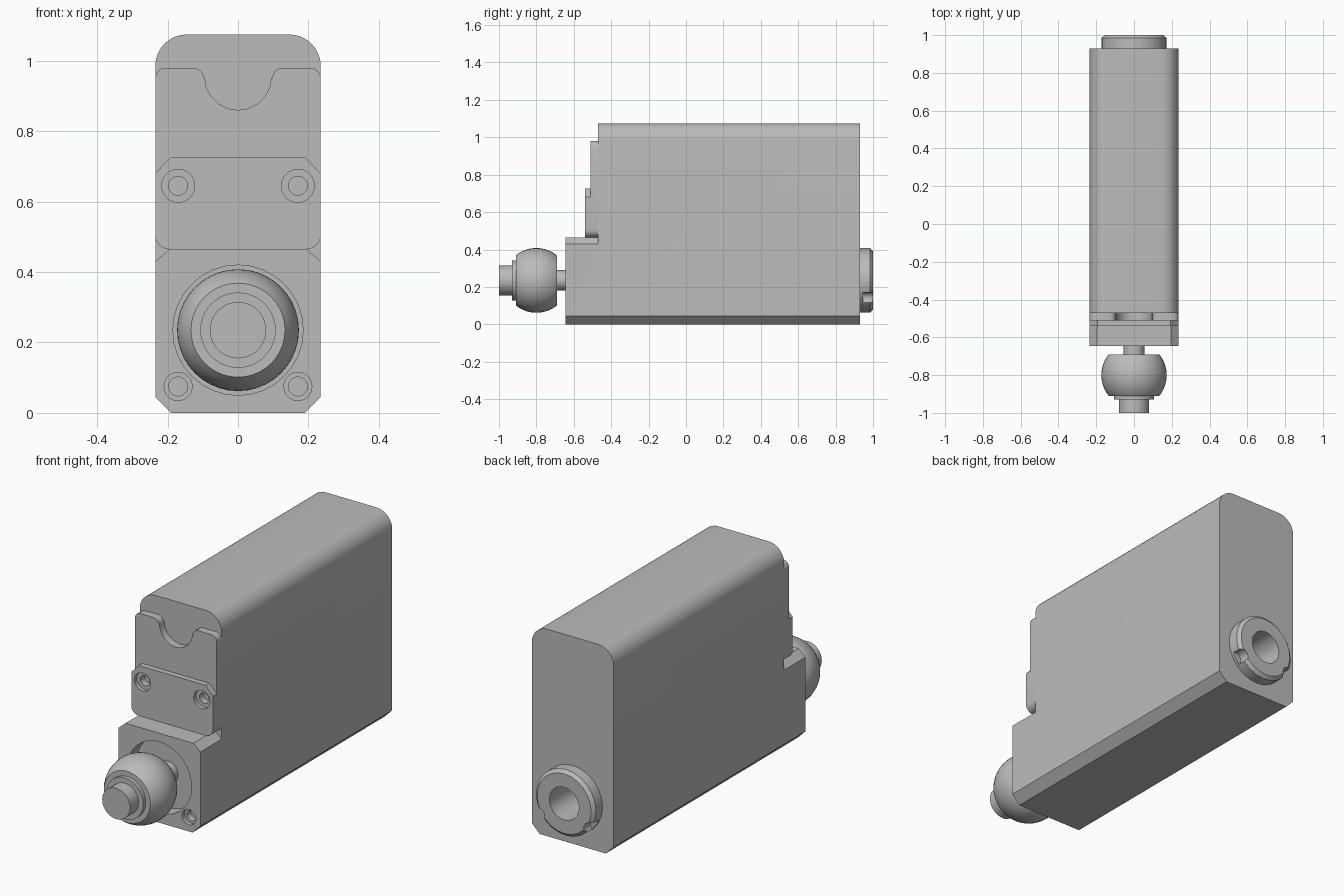
import bpy, bmesh, math
from mathutils import Vector

old = bpy.data.objects.get("Cube")
if old:
    bpy.data.objects.remove(old, do_unlink=True)

grey = bpy.data.materials.new("plain grey")
grey.use_nodes = True
COLOUR = (0.5, 0.5, 0.5, 1)
grey.diffuse_color = COLOUR
grey.node_tree.nodes["Principled BSDF"].inputs["Base Color"].default_value = COLOUR

W = 0.235        # half width of the housing
AXIS_Z = 0.235   # height of the plunger and socket axis


def finish(name, bm):
    bmesh.ops.recalc_face_normals(bm, faces=bm.faces)
    mesh = bpy.data.meshes.new(name)
    bm.to_mesh(mesh)
    bm.free()
    obj = bpy.data.objects.new(name, mesh)
    bpy.context.collection.objects.link(obj)
    mesh.materials.append(grey)
    return obj


def prism(name, outline, y0, y1):
    """Extrude an (x, z) outline along y."""
    bm = bmesh.new()
    face = bm.faces.new([bm.verts.new((x, y0, z)) for x, z in outline])
    out = bmesh.ops.extrude_face_region(bm, geom=[face])
    verts = [v for v in out["geom"] if isinstance(v, bmesh.types.BMVert)]
    bmesh.ops.translate(bm, verts=verts, vec=(0, y1 - y0, 0))
    return finish(name, bm)


def lathe(name, profile, x=0, z=AXIS_Z, segments=32):
    """Turn an (r, y) profile around an axis along y; ends are capped if on the axis."""
    bm = bmesh.new()
    pts = [bm.verts.new((x + r, y, z)) for r, y in profile]
    edges = [bm.edges.new(pair) for pair in zip(pts, pts[1:])]
    bmesh.ops.spin(bm, geom=pts + edges, cent=(x, 0, z), axis=(0, 1, 0),
                   angle=2 * math.pi, steps=segments)
    bmesh.ops.remove_doubles(bm, verts=bm.verts, dist=1e-5)
    return finish(name, bm)


def cylinder(name, r, y0, y1, x=0, z=AXIS_Z, segments=32):
    return lathe(name, [(0, y0), (r, y0), (r, y1), (0, y1)], x, z, segments)


def arc(cx, cz, r, a0, a1, n=6):
    angles = [math.radians(a0 + (a1 - a0) * i / n) for i in range(n + 1)]
    return [(cx + r * math.cos(a), cz + r * math.sin(a)) for a in angles]


def mirrored(half):
    """Close a right half outline, given from bottom to top."""
    return half + [(-x, z) for x, z in reversed(half) if x > 1e-6]


def cut(target, cutters):
    for c in cutters:
        mod = target.modifiers.new("cut", "BOOLEAN")
        mod.operation, mod.solver, mod.object = "DIFFERENCE", "EXACT", c
        bpy.ops.object.select_all(action="DESELECT")
        bpy.context.view_layer.objects.active = target
        target.select_set(True)
        bpy.ops.object.modifier_apply(modifier=mod.name)
        bpy.data.objects.remove(c, do_unlink=True)


def screw_hole(x, z, r, y):
    """Stepped counterbore going in from the face at y."""
    return lathe("hole_cutter", [(0, y - 0.05), (r, y - 0.05), (r, y + 0.02),
                                 (0.027, y + 0.02), (0.027, y + 0.055), (0, y + 0.055)],
                 x, z, 20)


# Housing: rounded top, chamfered bottom, stepped front
housing = prism("housing", mirrored([(W - 0.045, 0), (W, 0.045)]
                                    + arc(W - 0.09, 0.985, 0.09, 0, 90, 8)), -0.645, 0.93)
step = prism("step_cutter", mirrored([(0.195, 0.465), (0.3, 0.373), (0.3, 1.2)]), -0.8, -0.47)
cut(housing, [step,
              cylinder("recess_cutter", 0.185, -0.7, -0.57),
              cylinder("socket_bore_cutter", 0.085, 0.8, 1.1, segments=24)]
    + [screw_hole(s * 0.17, 0.075, 0.04, -0.645) for s in (-1, 1)])

# Notched backing plate on the upper front
backing = prism("backing_plate", mirrored(
    arc(W - 0.04, 0.505, 0.04, -90, 0)
    + arc(W - 0.03, 0.95, 0.03, 0, 90, 4)
    + arc(0.127, 0.95, 0.03, 90, 180, 4)
    + arc(0, 0.955, 0.095, 0, -90, 5)), -0.51, -0.47)

# Screwed cover plate over it
cover = prism("cover_plate", mirrored(
    arc(W - 0.04, 0.505, 0.04, -90, 0) + [(W, 0.68), (0.192, 0.725)]), -0.54, -0.51)
for part in (cover, backing):
    cut(part, [screw_hole(s * 0.17, 0.645, 0.047, -0.54) for s in (-1, 1)])

# Plunger: shaft, truncated ball, collar and pin in one turned part
ball = [(0.173 * math.cos(a), -0.8 + 0.173 * math.sin(a))
        for a in [math.radians(-39.5 + 79 * i / 14) for i in range(15)]]
plunger = lathe("plunger", [(0, -1), (0.08, -1), (0.08, -0.93), (0.107, -0.93), (0.107, -0.91)]
                + ball + [(0.055, -0.69), (0.055, -0.57), (0, -0.57)], segments=40)

# Rear socket ring with two keying notches
socket = lathe("rear_socket", [(0.085, 0.93), (0.172, 0.93), (0.172, 0.985), (0.155, 1.0),
                               (0.085, 1.0), (0.085, 0.93)], segments=24)
cut(socket, [cylinder("notch_cutter", 0.033, 0.945, 1.1, s * 0.145, 0.14, 16) for s in (-1, 1)])

# Smooth shading on curved surfaces, sharp edges kept
bpy.ops.object.select_all(action="DESELECT")
for obj in (housing, backing, cover, plunger, socket):
    obj.select_set(True)
bpy.context.view_layer.objects.active = housing
bpy.ops.object.shade_smooth_by_angle(angle=math.radians(30))
